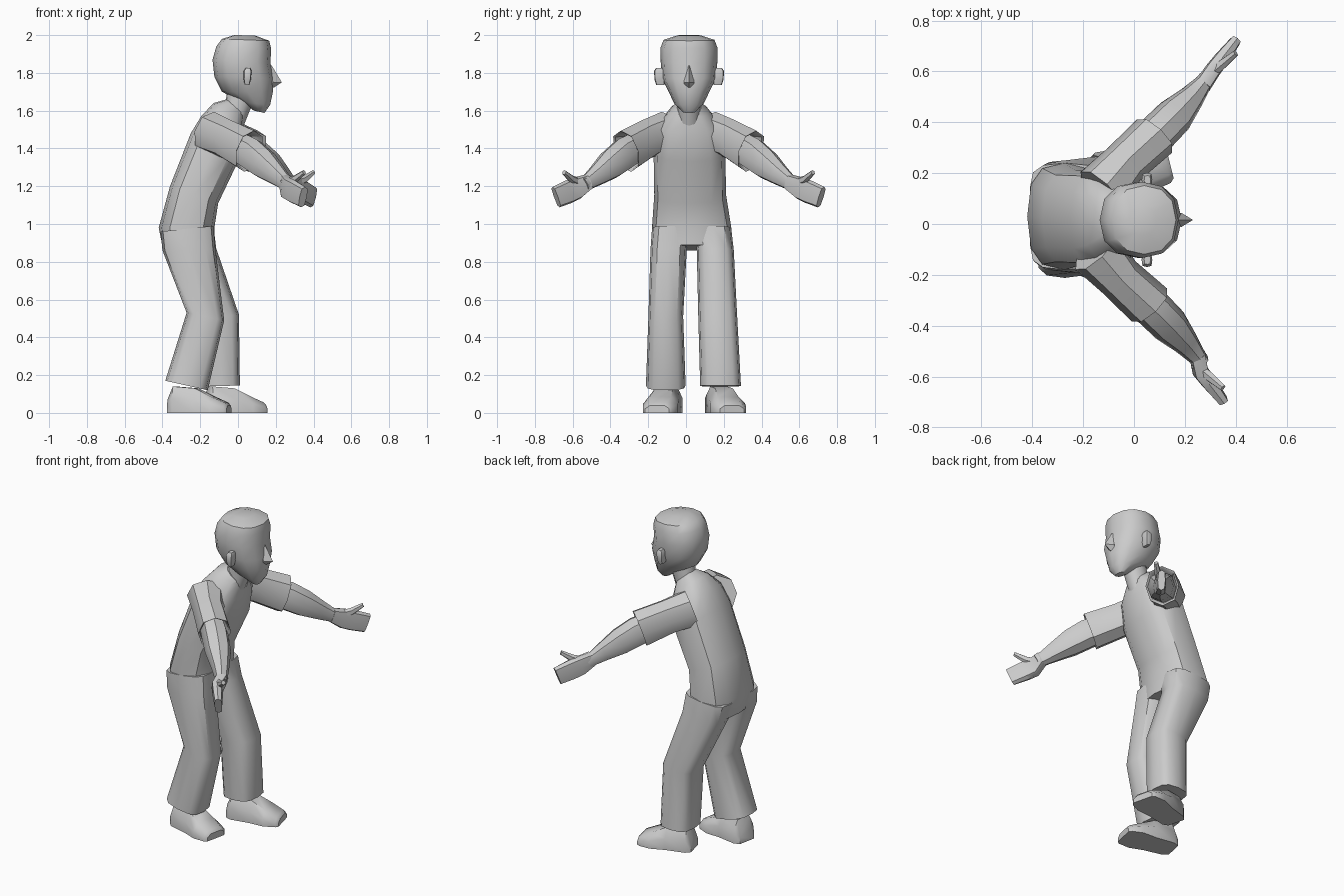
import bpy, bmesh, math
from mathutils import Vector as V


def ring(c, u, v, n, p):
    """Superellipse cross-section around c with half-axes u and v."""
    pts = []
    for i in range(n):
        a = 2 * math.pi * i / n
        ca, sa = math.cos(a), math.sin(a)
        e = 2 / p
        pts.append(c + u * math.copysign(abs(ca) ** e, ca) + v * math.copysign(abs(sa) ** e, sa))
    return pts


def loft(name, rings, angle=40):
    """Skin a list of equal-sized rings, cap both ends."""
    bm = bmesh.new()
    rows = [[bm.verts.new(p) for p in r] for r in rings]
    n = len(rows[0])
    for a, b in zip(rows, rows[1:]):
        for i in range(n):
            j = (i + 1) % n
            bm.faces.new((a[i], a[j], b[j], b[i]))
    bm.faces.new(rows[0][::-1])
    bm.faces.new(rows[-1])
    bmesh.ops.recalc_face_normals(bm, faces=bm.faces)
    me = bpy.data.meshes.new(name)
    bm.to_mesh(me)
    bm.free()
    ob = bpy.data.objects.new(name, me)
    bpy.context.collection.objects.link(ob)
    bpy.ops.object.select_all(action='DESELECT')
    bpy.context.view_layer.objects.active = ob
    ob.select_set(True)
    bpy.ops.object.shade_smooth_by_angle(angle=math.radians(angle))
    return ob


def body(name, secs, n=12, p=2.5, angle=40):
    """Sections: back x, back z, front x, front z, half width, centre y."""
    rings = []
    for bx, bz, fx, fz, w, cy in secs:
        c = V(((bx + fx) / 2, cy, (bz + fz) / 2))
        rings.append(ring(c, V(((fx - bx) / 2, 0, (fz - bz) / 2)), V((0, w, 0)), n, p))
    return loft(name, rings, angle)


def limb(name, secs, n=8, p=2.2):
    """Sections: centre, upright half-size, sideways half-size."""
    d = (V(secs[-1][0]) - V(secs[0][0])).normalized()
    u = (V((0, 0, 1)) - d * d.z).normalized()
    v = d.cross(u)
    return loft(name, [ring(V(c), u * a, v * b, n, p) for c, a, b in secs])


# Torso with shirt
body("torso", [
    (-.395, .86, -.125, .89, .205, .03),
    (-.42, .98, -.125, .98, .21, .03),
    (-.36, 1.2, -.105, 1.11, .19, .022),
    (-.25, 1.48, .0, 1.33, .19, .018),
    (-.195, 1.57, .03, 1.48, .165, .016),
    (-.13, 1.64, .03, 1.56, .10, .016),
    (-.06, 1.66, .03, 1.58, .065, .016)], p=2.7)
body("neck", [(-.07, 1.61, .03, 1.52, .06, .016), (-.05, 1.76, .09, 1.67, .06, .016)], p=2.2)

# Head, from chin to crown
M = .016
body("head", [
    (.085, 1.60, .14, 1.588, .035, M),
    (.02, 1.645, .17, 1.63, .078, M),
    (-.085, 1.70, .185, 1.70, .108, M),
    (-.125, 1.78, .188, 1.77, .145, M),
    (-.135, 1.87, .172, 1.85, .15, M),
    (-.115, 1.94, .175, 1.93, .15, M),
    (-.085, 1.98, .165, 1.97, .135, M),
    (-.02, 2.0, .09, 1.998, .06, M)], p=2.3)
body("nose", [
    (.14, 1.84, .178, 1.84, .01, M),
    (.14, 1.75, .232, 1.75, .028, M),
    (.14, 1.722, .19, 1.722, .02, M)], n=4, p=2, angle=20)
for s, side in ((1, "left"), (-1, "right")):
    body(side + "_ear", [
        (.035, 1.74, .06, 1.735, .022, M + s * .152),
        (.03, 1.765, .068, 1.765, .027, M + s * .156),
        (.03, 1.81, .072, 1.81, .027, M + s * .158),
        (.04, 1.825, .065, 1.825, .02, M + s * .155)], n=8, p=4)

# Trouser legs
body("left_leg", [
    (-.41, .96, -.13, .99, .10, .14),
    (-.38, .85, -.115, .87, .098, .155),
    (-.205, .50, .005, .52, .103, .168),
    (-.19, .14, .01, .145, .108, .183)], p=3)
body("right_leg", [
    (-.41, .96, -.13, .99, .10, -.08),
    (-.40, .86, -.12, .87, .096, -.092),
    (-.272, .53, -.073, .49, .092, -.107),
    (-.385, .17, -.16, .12, .105, -.107)], p=3)


# Shoes: slices from heel to toe, turned outwards
def shoe(name, x, y, yaw):
    rings = []
    for t, w, h in ((0, .055, .075), (.03, .075, .14), (.15, .08, .13), (.24, .095, .085),
                    (.31, .08, .055), (.325, .065, .04)):
        prof = [(-w, 0), (w, 0), (w, h * .55), (w * .6, h), (-w * .6, h), (-w, h * .55)]
        rings.append([(x + t * math.cos(yaw) - q * math.sin(yaw),
                       y + t * math.sin(yaw) + q * math.cos(yaw), z) for q, z in prof])
    loft(name, rings)


shoe("left_shoe", -.175, .165, math.radians(14))
shoe("right_shoe", -.365, -.085, math.radians(-12))

# Arms: sleeve with hollow cuff, forearm, flat hand, raised thumb
for s, side, dx in ((1, "left", 0), (-1, "right", -.02)):
    def P(x, y, z, k=1):
        return (x + dx * k, M + s * (y - M) + (0 if s > 0 else -.005), z)
    limb(side + "_sleeve", [
        (P(-.13, .13, 1.49), .11, .11),
        (P(-.04, .235, 1.45), .105, .09),
        (P(.08, .345, 1.385), .115, .095),
        (P(.075, .34, 1.388), .105, .085),
        (P(.03, .30, 1.41), .08, .07)])
    limb(side + "_arm", [
        (P(.0, .27, 1.42), .08, .07),
        (P(.09, .355, 1.37), .088, .078),
        (P(.16, .425, 1.315), .08, .075),
        (P(.225, .495, 1.26), .058, .052),
        (P(.27, .55, 1.22), .042, .036),
        (P(.285, .57, 1.21), .042, .034)])
    t = 1 if s > 0 else 2.5
    limb(side + "_hand", [
        (P(.27, .545, 1.223), .042, .034),
        (P(.31, .605, 1.19, t), .06, .032),
        (P(.345, .65, 1.17, t), .062, .03),
        (P(.395, .715, 1.142, t), .058, .022)], p=3.5)
    limb(side + "_thumb", [
        (P(.29, .58, 1.215, t), .025, .02),
        (P(.35, .63, 1.235, t), .022, .02),
        (P(.40, .672, 1.273, t), .013, .013)], n=6, p=2.2)
